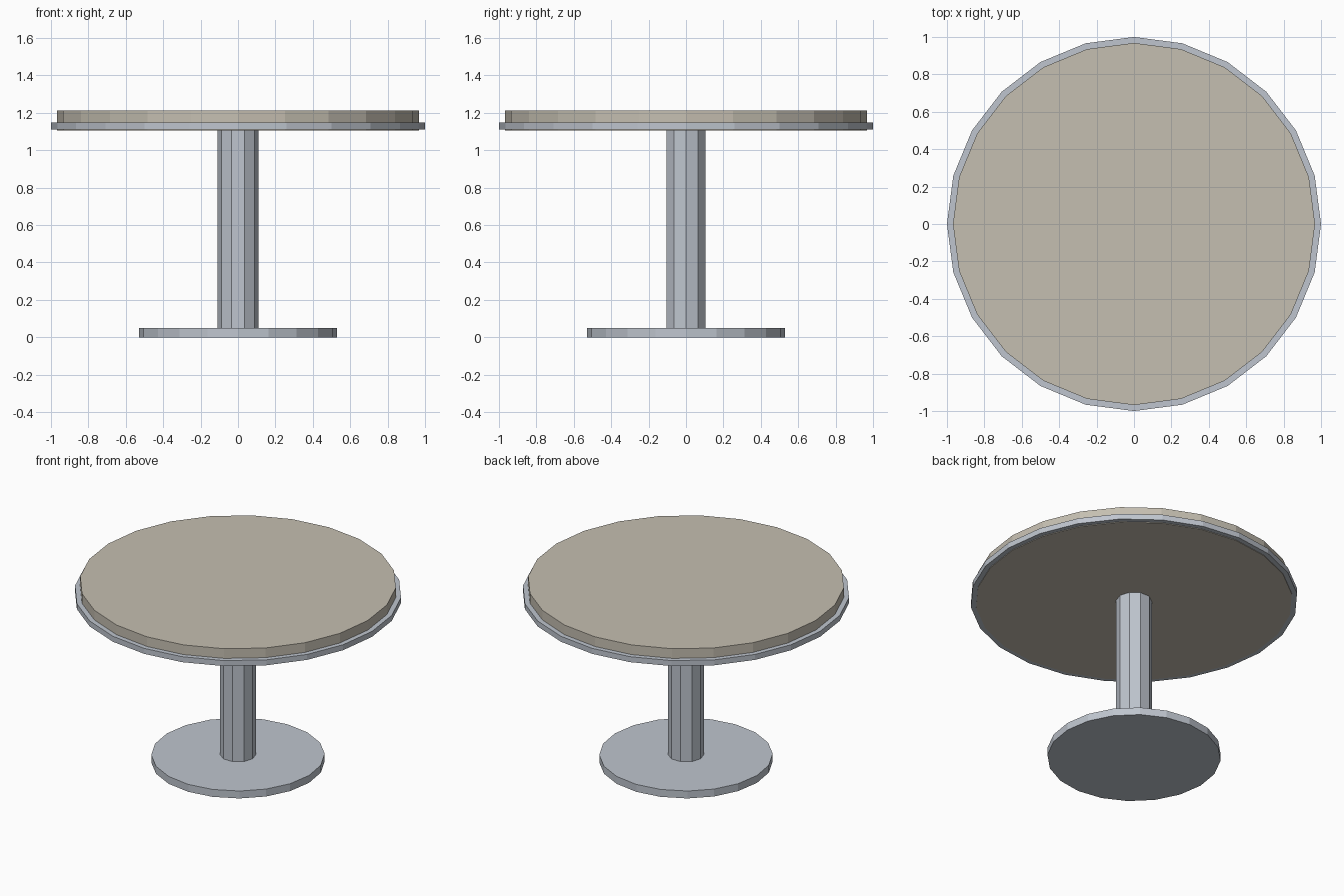
import bpy
import bmesh
from math import radians
from mathutils import Matrix

cube = bpy.data.objects.get("Cube")
if cube:
    bpy.data.objects.remove(cube, do_unlink=True)


def make_material(name, rgb):
    mat = bpy.data.materials.new(name)
    mat.use_nodes = True
    color = (*rgb, 1.0)
    mat.diffuse_color = color
    mat.node_tree.nodes["Principled BSDF"].inputs["Base Color"].default_value = color
    return mat


def add_object(name, bm, mat):
    bmesh.ops.recalc_face_normals(bm, faces=bm.faces)
    mesh = bpy.data.meshes.new(name)
    bm.to_mesh(mesh)
    bm.free()
    mesh.materials.append(mat)
    obj = bpy.data.objects.new(name, mesh)
    bpy.context.collection.objects.link(obj)
    return obj


def add_disc(name, sides, radius, bottom, top, mat):
    """Flat-sided upright cylinder with a corner on the y axis."""
    bm = bmesh.new()
    place = Matrix.Translation((0, 0, (bottom + top) / 2)) @ Matrix.Rotation(radians(90), 4, "Z")
    bmesh.ops.create_cone(bm, cap_ends=True, segments=sides, radius1=radius,
                          radius2=radius, depth=top - bottom, matrix=place)
    return add_object(name, bm, mat)


def add_ring(name, sides, inner, outer, bottom, top, mat):
    """Rectangular profile swept around the z axis."""
    bm = bmesh.new()
    corners = [(inner, bottom), (outer, bottom), (outer, top), (inner, top)]
    verts = [bm.verts.new((0, r, z)) for r, z in corners]
    edges = [bm.edges.new((verts[i], verts[i - 1])) for i in range(len(verts))]
    bmesh.ops.spin(bm, geom=verts + edges, cent=(0, 0, 0), axis=(0, 0, 1),
                   angle=radians(360), steps=sides, use_merge=True)
    bmesh.ops.remove_doubles(bm, verts=bm.verts, dist=0.0001)
    return add_object(name, bm, mat)


steel = make_material("pale steel", (0.52, 0.56, 0.62))
wood = make_material("pale beige wood", (0.56, 0.52, 0.44))

# Foot and pedestal
add_disc("base_plate", 20, 0.53, 0.0, 0.05, steel)
add_disc("pedestal_column", 10, 0.11, 0.04, 1.13, steel)

# Round top, with its metal band
add_disc("table_top", 24, 0.968, 1.106, 1.212, wood)
add_ring("edge_band", 24, 0.966, 1.0, 1.11, 1.147, steel)
